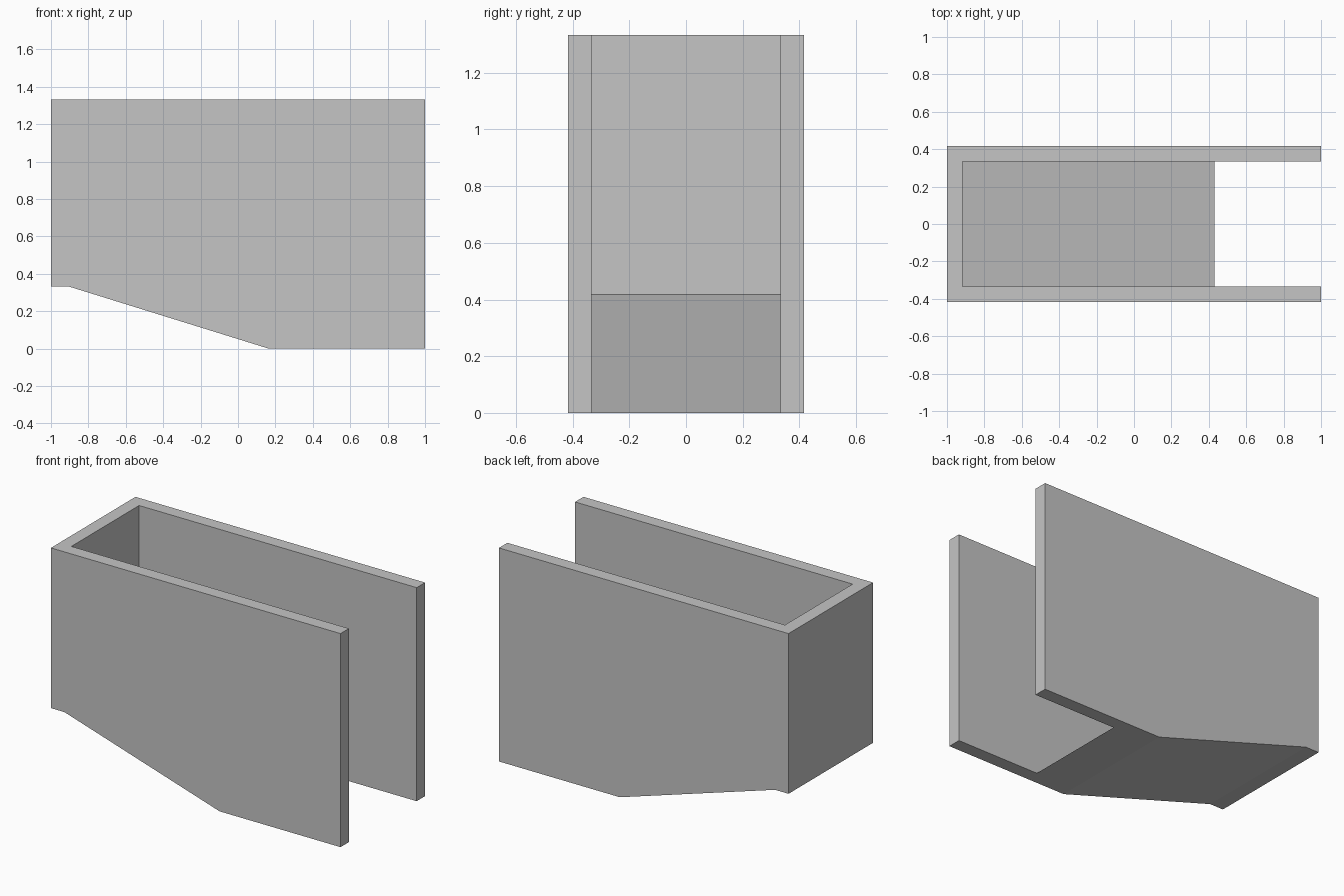
import bpy
import bmesh

cube = bpy.data.objects.get("Cube")
if cube:
    bpy.data.objects.remove(cube, do_unlink=True)

# Plain grey material
grey = bpy.data.materials.new("light_grey")
grey.use_nodes = True
colour = (0.56, 0.56, 0.56, 1)
grey.diffuse_color = colour
grey.node_tree.nodes["Principled BSDF"].inputs["Base Color"].default_value = colour


def prism(name, profile, half_width):
    """Extrude an x-z outline symmetrically across y."""
    bm = bmesh.new()
    face = bm.faces.new([bm.verts.new((x, -half_width, z)) for x, z in profile])
    side = bmesh.ops.extrude_face_region(bm, geom=[face])["geom"]
    verts = [v for v in side if isinstance(v, bmesh.types.BMVert)]
    bmesh.ops.translate(bm, verts=verts, vec=(0, 2 * half_width, 0))
    bmesh.ops.recalc_face_normals(bm, faces=bm.faces)
    mesh = bpy.data.meshes.new(name)
    bm.to_mesh(mesh)
    bm.free()
    mesh.materials.append(grey)
    obj = bpy.data.objects.new(name, mesh)
    bpy.context.collection.objects.link(obj)
    return obj


height, outer, wall = 1.333, 0.417, 0.083

# Chute body with a raised, sloping underside
body = prism("chute_body", [
    (-1, 0.333), (-0.907, 0.333), (0.165, 0),
    (1, 0), (1, height), (-1, height)], outer)

# Channel void: leaves two sides, an end wall and a sloping floor
floor_top = 0.417
floor_end = 0.43
slope = floor_top / (floor_end + 1 - wall)
below = -0.2
cutter = prism("channel_cutter", [
    (wall - 1, floor_top), (floor_end - below / slope, below),
    (1.5, below), (1.5, 1.6), (wall - 1, 1.6)], outer - wall)
cutter.hide_render = True

cut = body.modifiers.new("channel", 'BOOLEAN')
cut.operation = 'DIFFERENCE'
cut.solver = 'EXACT'
cut.object = cutter
bpy.context.view_layer.objects.active = body
bpy.ops.object.modifier_apply(modifier=cut.name)
bpy.data.objects.remove(cutter, do_unlink=True)
